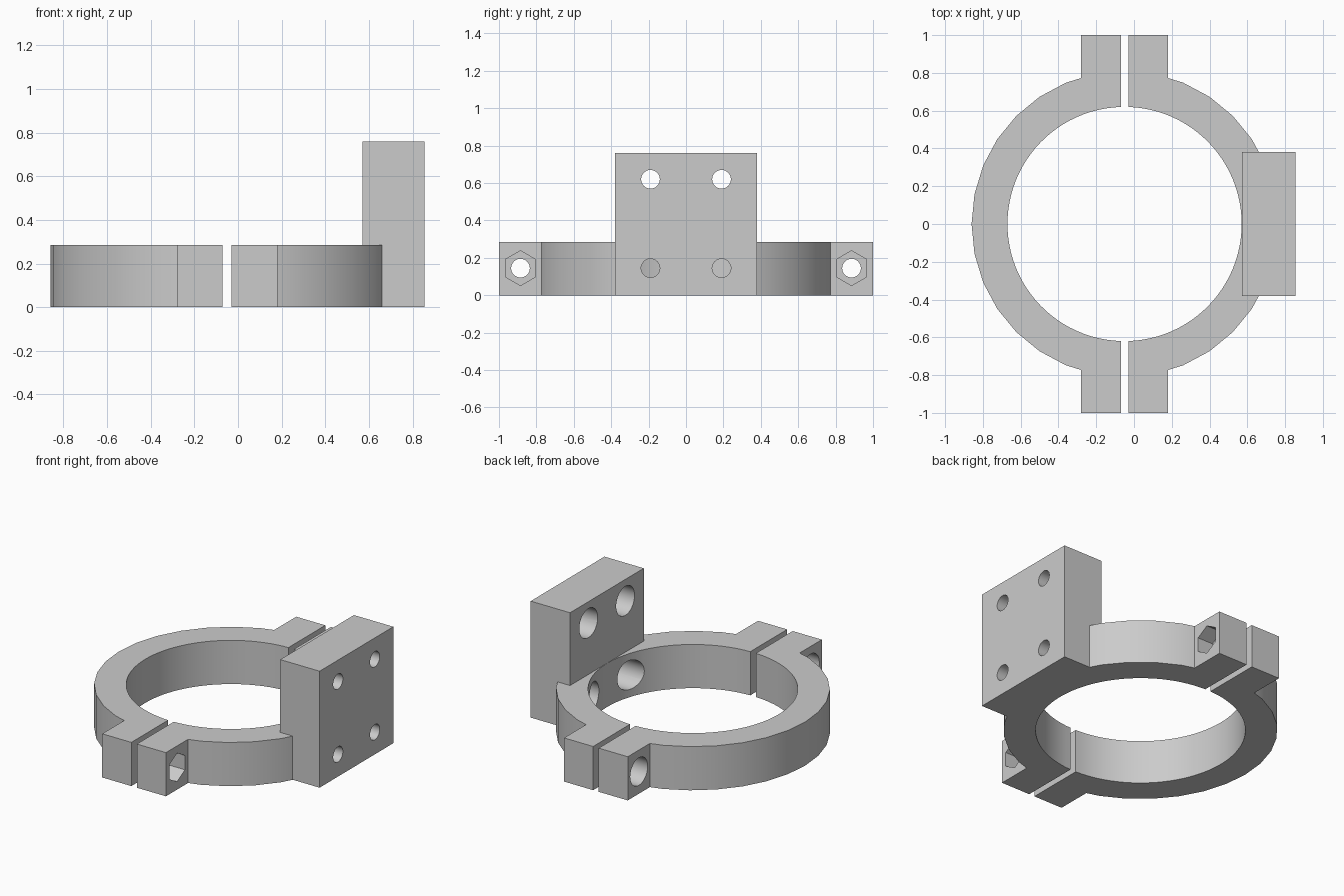
import bpy, bmesh
from math import sin, cos, acos, asin, radians, pi

if "Cube" in bpy.data.objects:
    bpy.data.objects.remove(bpy.data.objects["Cube"], do_unlink=True)

# Main dimensions
CX = -0.05                      # ring centre
R_OUT, R_IN = 0.81, 0.62
HEIGHT = 0.285
GAP, TAB = 0.02, 0.23           # tab faces, measured from the ring centre
BOLT_Y, BOLT_Z = 0.885, 0.145

grey = bpy.data.materials.new("light grey")
grey.use_nodes = True
colour = (0.6, 0.6, 0.6, 1)
grey.diffuse_color = colour
grey.node_tree.nodes["Principled BSDF"].inputs["Base Color"].default_value = colour


def prism(name, outline, lo, hi, axis):
    """Extrude a 2D outline from lo to hi along x (outline in yz) or z (outline in xy)."""
    place = (lambda u, v, h: (h, u, v)) if axis == "x" else (lambda u, v, h: (u, v, h))
    bm = bmesh.new()
    a = [bm.verts.new(place(u, v, lo)) for u, v in outline]
    b = [bm.verts.new(place(u, v, hi)) for u, v in outline]
    bm.faces.new(a)
    bm.faces.new(b)
    n = len(a)
    for i in range(n):
        j = (i + 1) % n
        bm.faces.new((a[i], a[j], b[j], b[i]))
    bmesh.ops.recalc_face_normals(bm, faces=bm.faces)
    mesh = bpy.data.meshes.new(name)
    bm.to_mesh(mesh)
    bm.free()
    mesh.materials.append(grey)
    obj = bpy.data.objects.new(name, mesh)
    bpy.context.collection.objects.link(obj)
    return obj


def polygon(cy, cz, r, sides):
    return [(cy + r * sin(2 * pi * i / sides), cz + r * cos(2 * pi * i / sides))
            for i in range(sides)]


def combine(obj, other, operation):
    """Apply a boolean and remove the helper."""
    mod = obj.modifiers.new("boolean", "BOOLEAN")
    mod.operation, mod.solver, mod.object = operation, "EXACT", other
    bpy.ops.object.select_all(action="DESELECT")
    bpy.context.view_layer.objects.active = obj
    obj.select_set(True)
    bpy.ops.object.modifier_apply(modifier=mod.name)
    bpy.data.objects.remove(other, do_unlink=True)


def drill(obj, cy, cz, r, lo, hi, sides=32):
    combine(obj, prism("cutter", polygon(cy, cz, r, sides), lo, hi, "x"), "DIFFERENCE")


def clamp_half(name, side):
    """Half ring with a bolting tab at each end; side is +1 or -1 in x."""
    step = radians(11.25)
    outer = [(R_OUT * cos(k * step), R_OUT * sin(k * step)) for k in range(-6, 7)]
    # Where the tab meets the outermost flat of the ring
    x0, y0 = outer[-1]
    x1, y1 = R_OUT * cos(7 * step), R_OUT * sin(7 * step)
    root = y0 + (y1 - y0) * (x0 - TAB) / (x0 - x1)
    end = acos(GAP / R_IN)
    inner = [(R_IN * cos(end * k / 24), R_IN * sin(end * k / 24))
             for k in range(24, -25, -1)]
    outline = [(GAP, -1), (TAB, -1), (TAB, -root)] + outer
    outline += [(TAB, root), (TAB, 1), (GAP, 1)] + inner
    return prism(name, [(CX + side * x, y) for x, y in outline], 0, HEIGHT, "z")


# Plain half with round bolt head recesses
plain_half = clamp_half("plain_clamp_half", -1)
for y in (-BOLT_Y, BOLT_Y):
    drill(plain_half, y, BOLT_Z, 0.05, -0.4, 0)
    drill(plain_half, y, BOLT_Z, 0.09, -0.4, -0.15)

# Mounting half with its upright block
mount_half = clamp_half("mounting_clamp_half", 1)
w = 0.38
block = prism("mounting_block", [(-w, 0), (w, 0), (w, 0.76), (-w, 0.76)],
              0.571, 0.855, "x")
combine(mount_half, block, "UNION")

# Hexagonal nut pockets in the tabs
for y in (-BOLT_Y, BOLT_Y):
    drill(mount_half, y, BOLT_Z, 0.05, -0.1, 0.25)
    drill(mount_half, y, BOLT_Z, 0.093, 0.07, 0.25, sides=6)

# Counterbored mounting holes through the block
for y in (-0.19, 0.19):
    for z in (BOLT_Z, 0.62):
        drill(mount_half, y, z, 0.05, 0.4, 0.95)
        drill(mount_half, y, z, 0.095, 0.4, 0.755)

# Smooth curved walls, crisp edges
bpy.ops.object.select_all(action="DESELECT")
for obj in (plain_half, mount_half):
    obj.select_set(True)
bpy.context.view_layer.objects.active = mount_half
bpy.ops.object.shade_smooth_by_angle(angle=radians(30))
